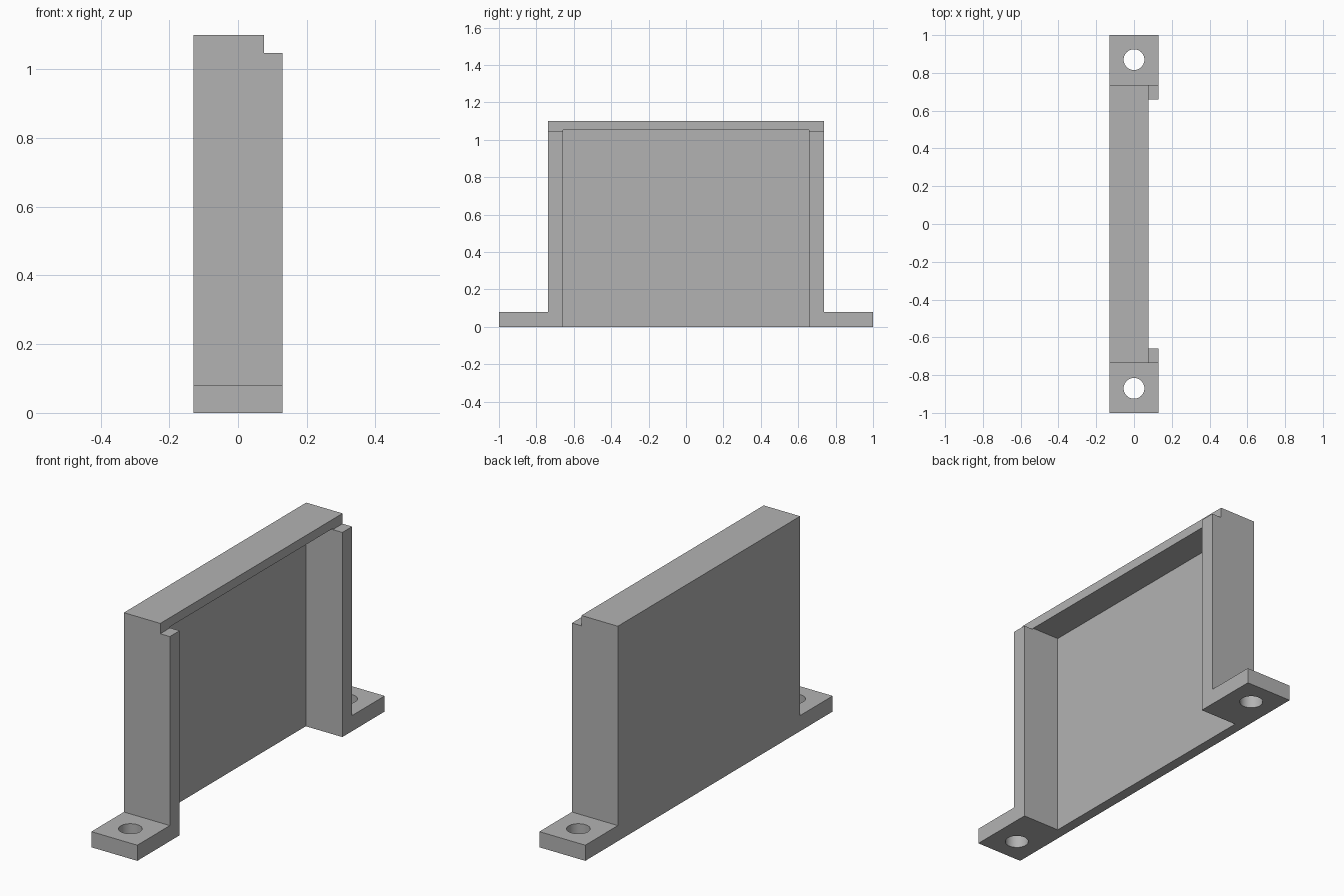
import bpy
import bmesh
from mathutils import Vector

if "Cube" in bpy.data.objects:
    bpy.data.objects.remove(bpy.data.objects["Cube"], do_unlink=True)

# Main dimensions
HALF_DEPTH = 0.13
BODY_Y, POCKET_Y, FOOT_Y = 0.737, 0.658, 1.0
HEIGHT, FOOT_H = 1.1, 0.08
BACK_X, LIP_X = -0.077, 0.076
POCKET_TOP, RAIL_TOP = 1.053, 1.047
HOLE_Y, HOLE_R = 0.87, 0.055

grey = bpy.data.materials.new("plain_grey")
grey.use_nodes = True
colour = (0.45, 0.45, 0.45, 1)
grey.diffuse_color = colour
grey.node_tree.nodes["Principled BSDF"].inputs["Base Color"].default_value = colour


def add_object(name, bm):
    bmesh.ops.recalc_face_normals(bm, faces=bm.faces)
    mesh = bpy.data.meshes.new(name)
    bm.to_mesh(mesh)
    bm.free()
    mesh.materials.append(grey)
    obj = bpy.data.objects.new(name, mesh)
    bpy.context.collection.objects.link(obj)
    return obj


def box(name, low, high):
    bm = bmesh.new()
    low, high = Vector(low), Vector(high)
    bmesh.ops.create_cube(bm, size=1)
    for v in bm.verts:
        v.co = (low + high) / 2 + v.co * (high - low)
    return add_object(name, bm)


def cylinder(name, y):
    bm = bmesh.new()
    bmesh.ops.create_cone(bm, cap_ends=True, segments=48, radius1=HOLE_R,
                          radius2=HOLE_R, depth=1)
    bmesh.ops.translate(bm, verts=bm.verts, vec=(0, y, 0))
    return add_object(name, bm)


def cut(target, cutter):
    cutter.hide_render = True
    mod = target.modifiers.new("cut", "BOOLEAN")
    mod.operation = "DIFFERENCE"
    mod.solver = "EXACT"
    mod.object = cutter
    bpy.context.view_layer.objects.active = target
    bpy.ops.object.modifier_apply(modifier=mod.name)
    bpy.data.objects.remove(cutter, do_unlink=True)


# Side silhouette of the panel and its feet, extruded across the depth
half = [(FOOT_Y, 0), (FOOT_Y, FOOT_H), (BODY_Y, FOOT_H), (BODY_Y, HEIGHT)]
outline = half + [(-y, z) for y, z in reversed(half)]
bm = bmesh.new()
face = bm.faces.new([bm.verts.new((-HALF_DEPTH, y, z)) for y, z in outline])
extruded = bmesh.ops.extrude_face_region(bm, geom=[face])
moved = [g for g in extruded["geom"] if isinstance(g, bmesh.types.BMVert)]
bmesh.ops.translate(bm, verts=moved, vec=(2 * HALF_DEPTH, 0, 0))
bracket = add_object("mounting_bracket", bm)

# Pocket open at the bottom and the face, leaving back panel, rails and top
cut(bracket, box("pocket_cutter", (BACK_X, -POCKET_Y, -1),
                 (1, POCKET_Y, POCKET_TOP)))

# Step along the top edge, above the rails
cut(bracket, box("step_cutter", (LIP_X, -2, RAIL_TOP), (1, 2, 2)))

# Screw hole in each foot
for side in (-1, 1):
    cut(bracket, cylinder("hole_cutter", side * HOLE_Y))

# Smooth holes, sharp edges elsewhere
bpy.ops.object.select_all(action="DESELECT")
bracket.select_set(True)
bpy.context.view_layer.objects.active = bracket
bpy.ops.object.shade_smooth_by_angle()
